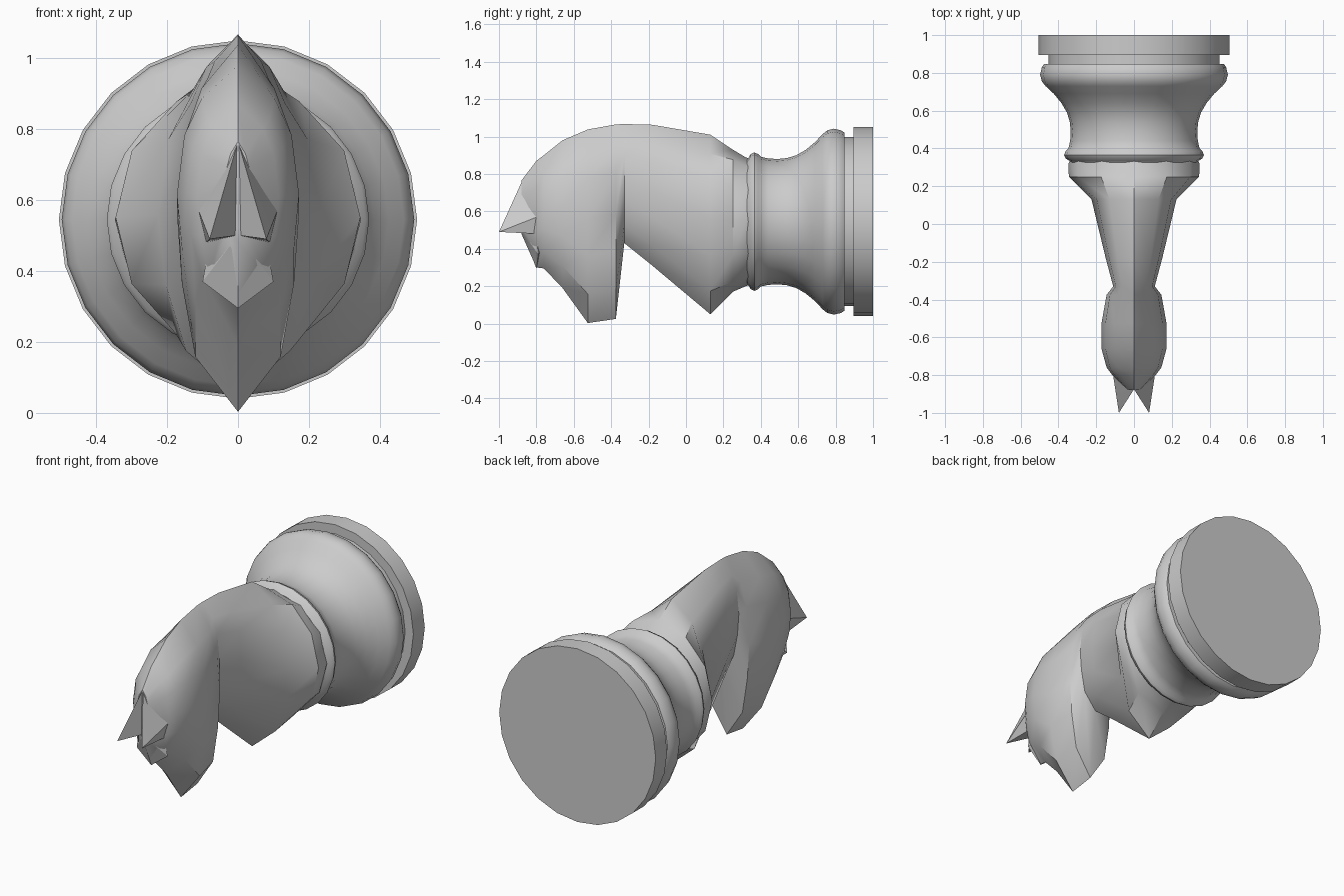
import bpy, bmesh, math

if "Cube" in bpy.data.objects:
    bpy.data.objects.remove(bpy.data.objects["Cube"])

CZ = 0.545  # height of the turned axis


def finish(bm, name, angle=35):
    bmesh.ops.recalc_face_normals(bm, faces=bm.faces)
    mesh = bpy.data.meshes.new(name)
    bm.to_mesh(mesh)
    bm.free()
    ob = bpy.data.objects.new(name, mesh)
    bpy.context.collection.objects.link(ob)
    bpy.ops.object.select_all(action='DESELECT')
    ob.select_set(True)
    bpy.context.view_layer.objects.active = ob
    bpy.ops.object.shade_smooth_by_angle(angle=math.radians(angle))
    return ob


def loft(name, rings, angle=35):
    bm = bmesh.new()
    rows = [[bm.verts.new(p) for p in ring] for ring in rings]
    n = len(rows[0])
    for a, b in zip(rows, rows[1:]):
        for i in range(n):
            j = (i + 1) % n
            bm.faces.new((a[i], a[j], b[j], b[i]))
    bm.faces.new(rows[0])
    bm.faces.new(rows[-1])
    return finish(bm, name, angle)


def hull(name, points):
    bm = bmesh.new()
    for p in points:
        bm.verts.new(p)
    bmesh.ops.convex_hull(bm, input=bm.verts)
    return finish(bm, name, 25)


# Turned base: (y, radius) swept round the y axis with 24 sides
profile = [(1, .505), (.895, .505), (.895, .452), (.848, .452), (.848, .475),
           (.83, .488), (.79, .497), (.755, .488), (.73, .468), (.69, .425),
           (.64, .384), (.59, .355), (.54, .34), (.49, .335), (.44, .338),
           (.40, .347), (.385, .362), (.365, .37), (.345, .36), (.335, .342),
           (.325, .335)]
circle = [(math.sin(i * math.tau / 24), math.cos(i * math.tau / 24)) for i in range(24)]
loft("turned_base", [[(r * s, y, CZ + r * c) for s, c in circle] for y, r in profile])

# Neck and head: ridged lens sections blending to a circle at the collar
lens = [(1, 0), (.88, .6), (.75, .88), (.54, 1), (.35, .92), (.15, .7), (0, 0)]
rnd = [((1 + math.cos(i * math.pi / 6)) / 2, math.sin(i * math.pi / 6)) for i in range(7)]


def section(y, low, high, width, blend=0):
    half = [(lw + (rw - lw) * blend, lt + (rt - lt) * blend)
            for (lt, lw), (rt, rw) in zip(lens, rnd)]
    pts = [(w * width, y, low + t * (high - low)) for w, t in half]
    return pts + [(-x, yy, z) for x, yy, z in pts[-2:0:-1]]


# y, bottom, top, half width, roundness
sections = [(.335, .205, .885, .34, 1), (.32, .20, .888, .347, 1),
            (.25, .17, .93, .345, .95), (.13, .05, 1.01, .225, .25),
            (-.18, .31, 1.063, .15, .1), (-.33, .43, 1.067, .11, 0),
            (-.375, .025, 1.065, .145, 0), (-.525, .003, 1.038, .172, 0),
            (-.66, .19, .98, .172, 0), (-.76, .295, .90, .145, 0),
            (-.80, .30, .87, .115, 0), (-.88, .48, .765, .035, 0)]
loft("neck_and_head", [section(*s) for s in sections])

# Brow plate below the ears
hull("brow", [(0, -.88, .5), (0, -.80, .295), (0, -.74, .45)] +
     [p for s in (-1, 1) for p in ((s * .10, -.79, .37), (s * .08, -.80, .48))])

# Pair of pointed ears
for side, label in ((-1, "left"), (1, "right")):
    hull(label + "_ear", [(side * x, y, z) for x, y, z in
         ((0, -.875, .765), (.113, -.785, .575), (.09, -.79, .48),
          (.008, -.88, .5), (.08, -1, .49), (.095, -.77, .62), (.03, -.78, .5))])
